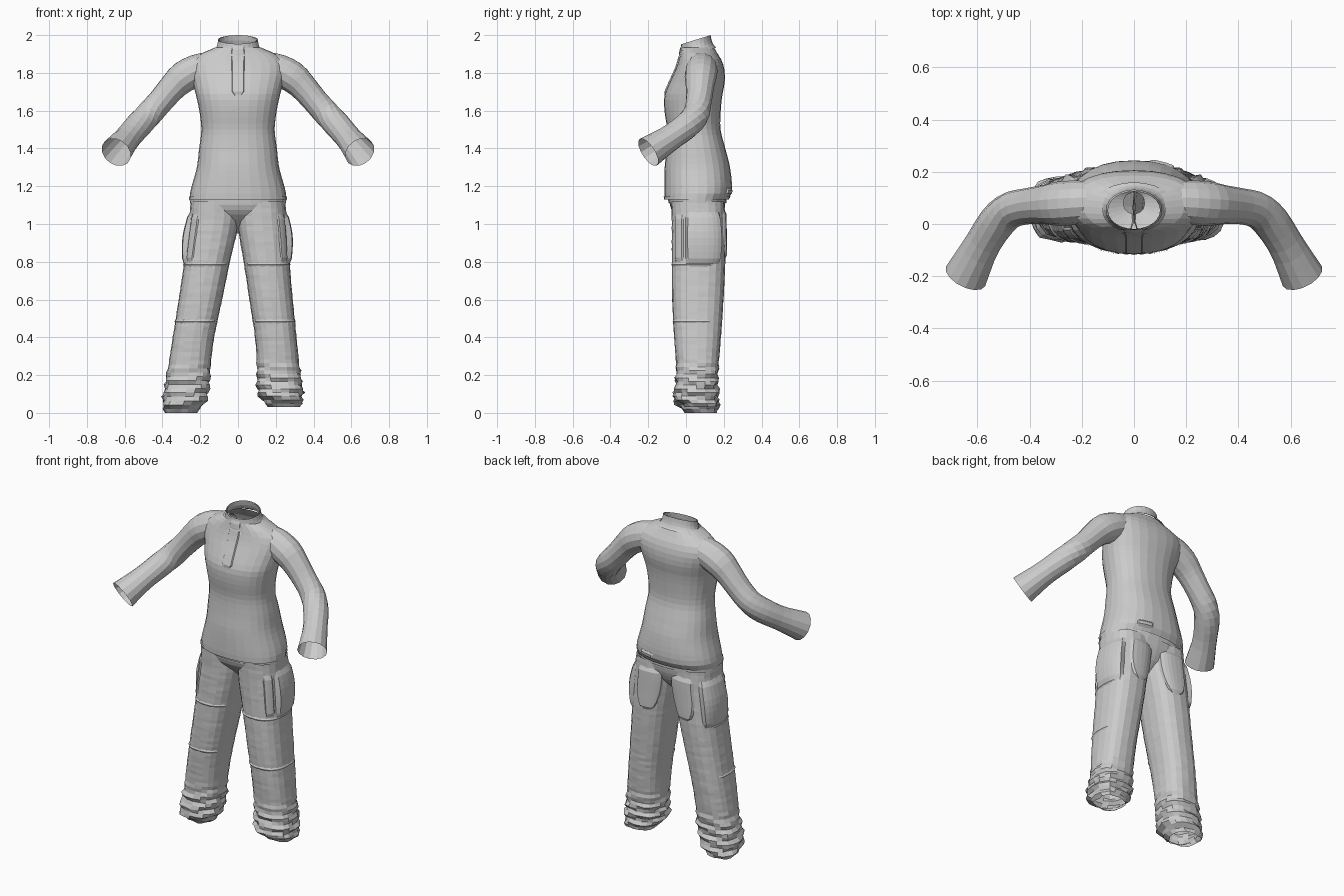
import bpy, bmesh, math, random
from mathutils import Vector

random.seed(4)
cube = bpy.data.objects.get("Cube")
if cube:
    bpy.data.objects.remove(cube)

cloth = bpy.data.materials.new("grey_cloth")
cloth.use_nodes = True
GREY = (0.6, 0.6, 0.6, 1)
cloth.diffuse_color = GREY
cloth.node_tree.nodes["Principled BSDF"].inputs["Base Color"].default_value = GREY


def grid_object(name, rows, closed):
    """Skin a list of point rows with quads."""
    bm = bmesh.new()
    grid = [[bm.verts.new(p) for p in row] for row in rows]
    n = len(grid[0])
    for low, high in zip(grid, grid[1:]):
        for i in range(n if closed else n - 1):
            j = (i + 1) % n
            bm.faces.new((low[i], low[j], high[j], high[i]))
    bmesh.ops.recalc_face_normals(bm, faces=bm.faces)
    mesh = bpy.data.meshes.new(name)
    bm.to_mesh(mesh)
    bm.free()
    mesh.materials.append(cloth)
    obj = bpy.data.objects.new(name, mesh)
    bpy.context.collection.objects.link(obj)
    return obj


def smooth_at(table, z):
    """Eased four values from rows keyed by their first number."""
    last = len(table) - 1
    k = 0
    while k < last - 1 and z > table[k + 1][0]:
        k += 1
    a, b = table[k], table[k + 1]
    before, after = table[max(k - 1, 0)], table[min(k + 2, last)]
    h = b[0] - a[0]
    t = min(max((z - a[0]) / h, 0), 1)
    out = []
    for c in range(1, 5):
        m0 = (b[c] - before[c]) / (b[0] - before[0]) * h
        m1 = (after[c] - a[c]) / (after[0] - a[0]) * h
        out.append(a[c] + t * (m0 + t * (3 * (b[c] - a[c]) - 2 * m0 - m1
                                         + t * (m0 + m1 - 2 * (b[c] - a[c])))))
    return out


def surface(table, power=0.9, place=lambda p: p):
    """Function giving a point on the body for height, angle and outward offset."""
    def point(z, a, off=0.0):
        x0, x1, y0, y1 = smooth_at(table, z)
        c, s = math.cos(a), math.sin(a)
        x = math.copysign(abs(c) ** power, c) * ((x1 - x0) / 2 + off)
        y = math.copysign(abs(s) ** power, s) * ((y1 - y0) / 2 + off)
        return place(Vector(((x0 + x1) / 2 + x, (y0 + y1) / 2 + y, z)))
    return point


def tube(name, f, z0, z1, rings, sides=24, folds=lambda z, a: 0.0):
    rows = []
    for r in range(rings + 1):
        z = z0 + (z1 - z0) * r / rings
        angles = [math.tau * i / sides for i in range(sides)]
        rows.append([f(z, a, folds(z, a)) for a in angles])
    return grid_object(name, rows, True)


def patch(name, f, z0, z1, span, off, rings=8, cols=8):
    """Raised panel that follows a body, its rim tucked into it."""
    rows = []
    for r in range(rings + 1):
        z = z0 + (z1 - z0) * r / rings
        a0, a1 = span(z)
        rows.append([f(z, a0 + (a1 - a0) * i / cols,
                       -0.004 if r in (0, rings) or i in (0, cols) else off)
                     for i in range(cols + 1)])
    return grid_object(name, rows, False)


def sleeve(name, side):
    """Bent sleeve, open at the cuff: step, centre x, y, z and radius."""
    path = [(0, .11, .085, 1.84, .07), (1, .2, .083, 1.822, .083),
            (2, .285, .078, 1.78, .085), (3, .345, .074, 1.725, .075),
            (4, .41, .068, 1.65, .069), (5, .475, .052, 1.578, .07),
            (6, .527, .005, 1.522, .071), (7, .585, -.085, 1.455, .069),
            (8, .645, -.2, 1.38, .084)]
    count = 20
    spots = [smooth_at(path, 8 * k / count) for k in range(count + 1)]
    pts = [Vector((side * x, y, z)) for x, y, z, r in spots]
    rows = []
    for k, p in enumerate(pts):
        d = (pts[min(k + 1, count)] - pts[max(k - 1, 0)]).normalized()
        across = d.cross(Vector((0, 0, 1))).normalized()
        up = across.cross(d)
        r = spots[k][3]
        rows.append([p + across * math.cos(a) * r + up * math.sin(a) * r
                     for a in (math.tau * i / 14 for i in range(14))])
    return grid_object(name, rows, True)


# Shirt body: height, half width, front and back
shirt = [(1.13, .255, -.113, .222), (1.17, .253, -.115, .243), (1.3, .218, -.113, .233),
         (1.4, .206, -.103, .208), (1.5, .194, -.1, .183), (1.6, .205, -.114, .184),
         (1.68, .222, -.114, .192), (1.75, .24, -.087, .205), (1.82, .258, -.055, .203),
         (1.87, .24, -.038, .187), (1.905, .19, -.03, .165), (1.935, .12, -.026, .148)]
shirt_table = [(z, -w, w, y0, y1) for z, w, y0, y1 in shirt]
torso = surface(shirt_table, .87)
tube("shirt_body", torso, 1.13, 1.935, 26, 28)
for word, side in (("left", 1), ("right", -1)):
    sleeve(word + "_sleeve", side)

# Standing collar, higher at the back and flared into the shoulders
def tilt(p):
    return Vector((p.x, p.y, p.z + (p.y - 0.05) * 0.31))

collar = surface([(1.9, -.16, .16, -.042, .16), (1.92, -.124, .124, -.033, .145),
                  (1.945, -.11, .11, -.028, .136), (1.975, -.106, .106, -.025, .13)], 1, tilt)
tube("collar", collar, 1.9, 1.975, 5)
tube("collar_lining", lambda z, a, off: collar(z, a, off - 0.006), 1.92, 1.975, 2)

# Neck placket, narrowing to its lower end
def placket_span(z):
    width = min(0.035 + 0.05 * max(0, z - 1.8), 0.012 + (z - 1.67) * 0.8)
    half = (width / smooth_at(shirt_table, z)[1]) ** 1.15
    return -math.pi / 2 - half, -math.pi / 2 + half

patch("neck_placket", torso, 1.67, 1.92, placket_span, .006)
patch("collar_placket", collar, 1.9, 1.975, lambda z: (-1.92, -1.22), .006, 3)

# Hem fold and loose back tab
tube("hem_fold", lambda z, a, off: torso(z, a, off + 0.004), 1.13, 1.145, 1, 28)
patch("hem_tab", torso, 1.145, 1.195, lambda z: (.95, 1.4), .007, 3)

# Hips and waistband
hip = surface([(.95, -.04, .04, .04, .12), (1.0, -.13, .13, -.01, .17),
               (1.05, -.215, .215, -.06, .195), (1.09, -.245, .245, -.083, .206),
               (1.15, -.25, .25, -.09, .21)])
tube("trouser_hips", hip, .95, 1.15, 8)
tube("waistband", lambda z, a, off: hip(z, a, off + 0.006), 1.11, 1.145, 2, 28)

# Trouser legs, slightly wider stance on the right
leg_table = [(.03, .165, .33, .0, .165), (.08, .12, .342, -.062, .172),
             (.15, .103, .34, -.055, .168), (.25, .1, .325, -.052, .172),
             (.4, .09, .31, -.063, .185), (.6, .06, .29, -.073, .198),
             (.8, .03, .273, -.075, .208), (.95, .004, .265, -.075, .207),
             (1.03, -.005, .258, -.075, .206), (1.12, -.005, .25, -.078, .203)]

def left_place(p):
    return p

def right_place(p):
    shift = 0.06 * max(0, 1 - p.z)
    return Vector((-p.x - shift, p.y, p.z - 0.03 * max(0, 1 - (p.z - 0.03) / 0.3)))

# Slanting bunched folds above the cuffs
def bunching(z, a):
    amount = min(1, max(0, (0.3 - z) / 0.15))
    wave = math.sin(z * 110 + 2.5 * math.sin(a + 1) + math.sin(3 * a))
    return amount * (0.009 * wave + random.uniform(-.005, .005)) + random.uniform(-.001, .001)

def seat_span(z):
    half = 0.62 * math.sqrt(max(0.03, 1 - max(0, (0.98 - z) / 0.17) ** 2))
    return 1.75 - half, 1.75 + half

for word, place in (("left", left_place), ("right", right_place)):
    leg = surface(leg_table, 0.8, place)
    tube(word + "_trouser_leg", leg, .03, 1.12, 56, 20, bunching)

    # Side cargo pocket, bulging in the middle
    def bulge(z, a, off):
        swell = math.sin(math.pi * min(1, max(0, (z - .78) / .29)))
        return leg(z, a, off + 0.018 * swell * (off > 0))

    patch(word + "_cargo_pocket", bulge, .78, 1.07, lambda z: (-.45, .95), .006)
    patch(word + "_front_pocket", leg, .79, 1.06, lambda z: (-1.0, -.5), .006)
    patch(word + "_seat_pocket", leg, .81, 1.08, seat_span, .009, 10)
    # Knee panel seams
    for spot, z in (("upper", .77), ("lower", .47)):
        patch(word + "_" + spot + "_knee_seam", leg, z, z + .03,
              lambda z: (-2.7, .6), .004, 2, 16)
